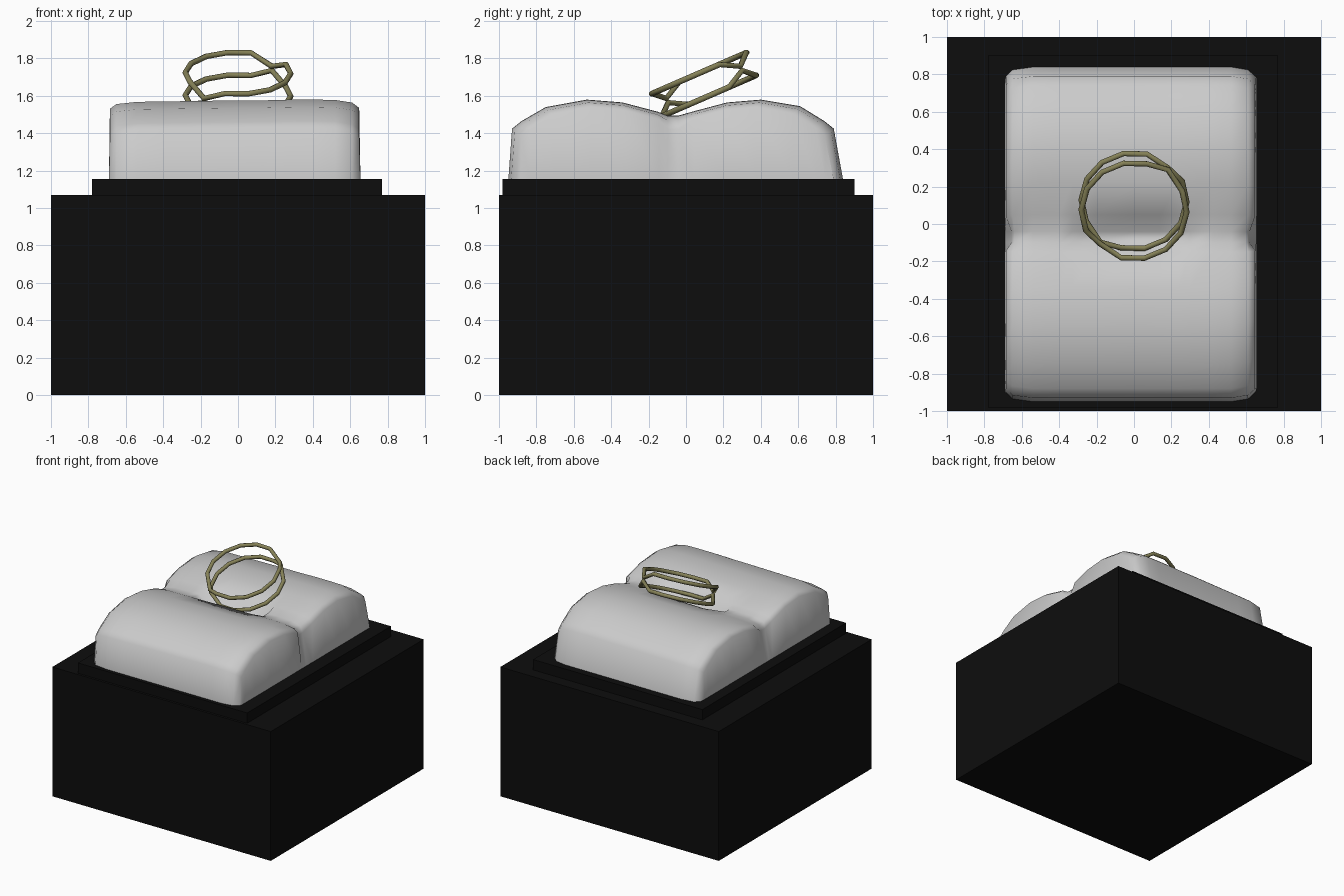
import bpy, bmesh, math
from mathutils import Vector

if "Cube" in bpy.data.objects:
    bpy.data.objects.remove(bpy.data.objects["Cube"])


def material(name, rgb):
    m = bpy.data.materials.new(name)
    m.diffuse_color = (*rgb, 1)
    m.use_nodes = True
    m.node_tree.nodes["Principled BSDF"].inputs["Base Color"].default_value = m.diffuse_color
    return m


BLACK = material("black", (0.004, 0.004, 0.004))
GREY = material("light grey", (0.6, 0.6, 0.6))
GOLD = material("old gold", (0.235, 0.22, 0.095))


def finish(name, bm, mat):
    bmesh.ops.recalc_face_normals(bm, faces=bm.faces)
    me = bpy.data.meshes.new(name)
    bm.to_mesh(me)
    bm.free()
    ob = bpy.data.objects.new(name, me)
    bpy.context.collection.objects.link(ob)
    me.materials.append(mat)
    return ob


def box(name, lo, hi, mat):
    bm = bmesh.new()
    bmesh.ops.create_cube(bm, size=1)
    for v in bm.verts:
        v.co = Vector([(a + b) / 2 + c * (b - a) for a, b, c in zip(lo, hi, v.co)])
    return finish(name, bm, mat)


def smooth(ob, angle):
    bpy.ops.object.select_all(action='DESELECT')
    ob.select_set(True)
    bpy.context.view_layer.objects.active = ob
    bpy.ops.object.shade_smooth_by_angle(angle=math.radians(angle))


# Box and the raised liner on it
box("box_body", (-1, -1, 0), (1, 1, 1.07), BLACK)
box("liner_plate", (-0.78, -0.98, 1.06), (0.77, 0.9, 1.155), BLACK)

# Double-roll cushion: profile (y, z) swept along x stations
BASE = 1.15
profile = [(-0.95, BASE), (-0.93, 1.42), (-0.88, 1.46), (-0.75, 1.535), (-0.53, 1.575),
           (-0.34, 1.56), (-0.15, 1.51), (-0.1, 1.49), (-0.04, 1.49), (0.05, 1.515),
           (0.22, 1.56), (0.4, 1.575), (0.61, 1.54), (0.74, 1.46), (0.79, 1.42), (0.84, BASE)]
# x, drop of the top, inset in y, valley pinch
stations = [(-0.69, None, 0.05, 0), (-0.685, 0.045, 0.05, 0.03), (-0.65, 0.02, 0.015, 0.01),
            (-0.54, 0.008, 0, 0), (-0.4, 0.006, 0, 0), (-0.33, 0.005, 0, 0), (-0.2, 0.003, 0, 0),
            (0, 0, 0, 0), (0.14, 0, 0, 0), (0.24, -0.003, 0, 0), (0.3, -0.004, 0, 0),
            (0.42, -0.004, 0, 0), (0.52, -0.002, 0, 0), (0.61, 0.012, 0.015, 0.01),
            (0.648, 0.04, 0.05, 0.03), (0.655, None, 0.05, 0)]
bm = bmesh.new()
rows = []
for x, drop, inset, pinch in stations:
    row = []
    for y, z in profile:
        yy = -0.055 + (y + 0.055) * (1 - inset / 0.9)
        valley = -0.12 < y < 0.0
        px = x - math.copysign(pinch, x) if valley else x
        if drop is None:
            z = BASE
        elif z > BASE:
            z -= drop + (pinch if valley else 0)
            if valley and -0.33 < x < 0.25:      # slot for the ring
                z -= 0.09
        row.append(bm.verts.new((px, yy, z)))
    rows.append(row)
for a, b in zip(rows, rows[1:]):
    for i in range(len(profile) - 1):
        bm.faces.new((a[i], a[i + 1], b[i + 1], b[i]))
bmesh.ops.remove_doubles(bm, verts=bm.verts, dist=0.0005)
cushion = finish("cushion", bm, GREY)
if sum(p.normal.z * p.area for p in cushion.data.polygons) < 0:
    cushion.data.flip_normals()
smooth(cushion, 80)

# Ring: two tilted wire hoops pinched together at two opposite points
centre = Vector((0, 0.097, 1.66))
along = Vector((0, 0.917, 0.398))
axis = Vector((0, -0.398, 0.917))
N, SIDES, R, WIRE = 14, 8, 0.282, 0.0155


def hoop(name, side):
    bm = bmesh.new()
    loops = []
    for k in range(N):
        t = math.radians(50) + 2 * math.pi * k / N
        out = Vector((math.cos(t), 0, 0)) + along * math.sin(t)
        gap = 0.012 if k % (N // 2) == 0 else 0.066
        c = centre + out * R + axis * side * gap
        loops.append([bm.verts.new(c + WIRE * (out * math.cos(a) + axis * math.sin(a)))
                      for a in (2 * math.pi * j / SIDES for j in range(SIDES))])
    for k in range(N):
        a, b = loops[k], loops[(k + 1) % N]
        for j in range(SIDES):
            n = (j + 1) % SIDES
            bm.faces.new((a[j], a[n], b[n], b[j]))
    smooth(finish(name, bm, GOLD), 60)


hoop("ring_upper_wire", 1)
hoop("ring_lower_wire", -1)
